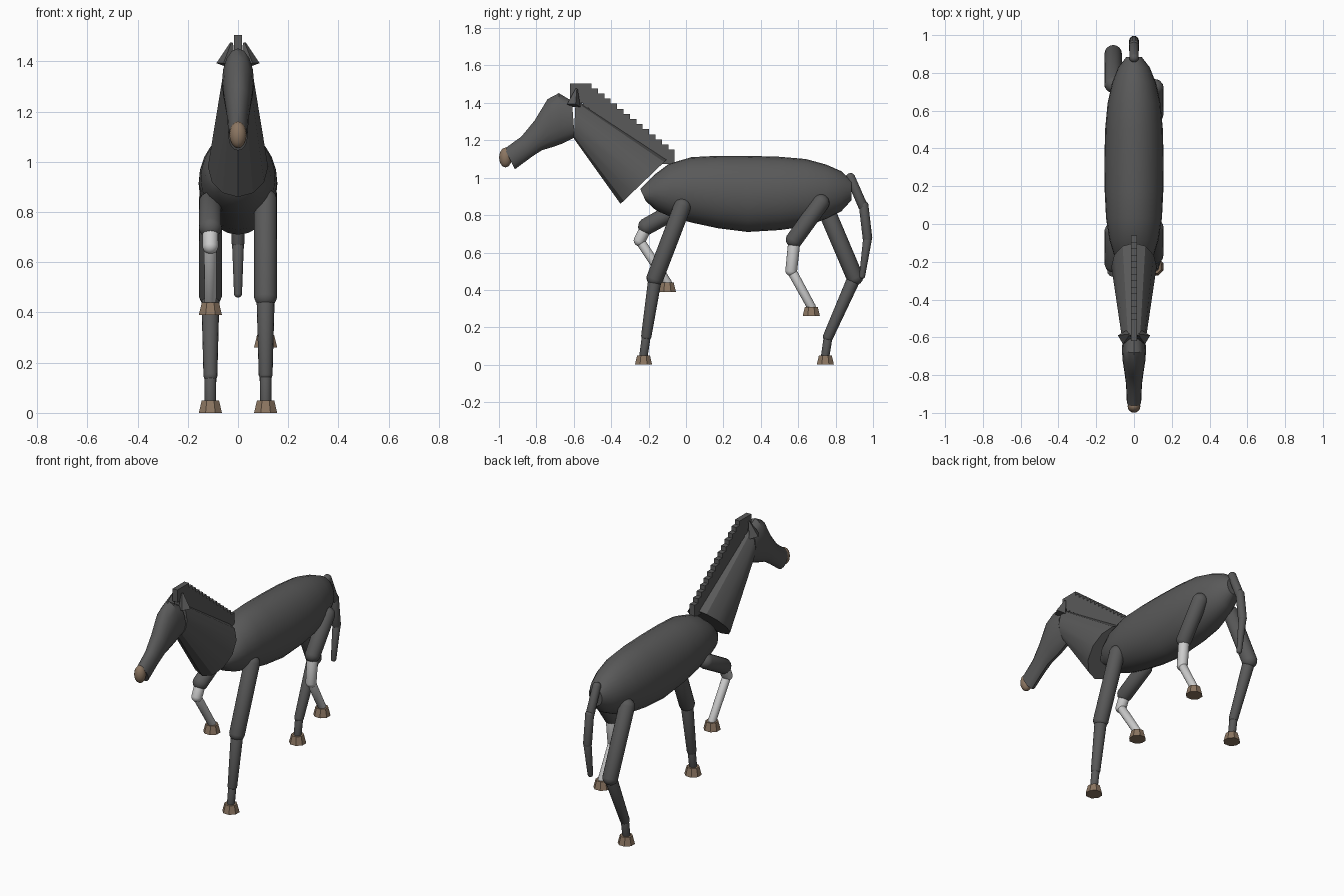
import bpy, bmesh
from math import cos, sin, pi, radians
from mathutils import Vector, Matrix

if "Cube" in bpy.data.objects:
    bpy.data.objects.remove(bpy.data.objects["Cube"])


def material(name, rgb):
    m = bpy.data.materials.new(name)
    m.diffuse_color = (*rgb, 1)
    m.use_nodes = True
    m.node_tree.nodes["Principled BSDF"].inputs["Base Color"].default_value = m.diffuse_color
    return m


DARK = material("dark_coat", (0.1, 0.1, 0.1))
TAN = material("horn_tan", (0.26, 0.18, 0.12))


def finish(name, bm, mat=None):
    bmesh.ops.recalc_face_normals(bm, faces=bm.faces)
    me = bpy.data.meshes.new(name)
    bm.to_mesh(me)
    bm.free()
    ob = bpy.data.objects.new(name, me)
    bpy.context.collection.objects.link(ob)
    if mat:
        me.materials.append(mat)
    bpy.ops.object.select_all(action='DESELECT')
    ob.select_set(True)
    bpy.context.view_layer.objects.active = ob
    bpy.ops.object.shade_smooth_by_angle(angle=radians(32))
    return ob


def loft(name, sections, sides, mat):
    """Skin of ellipses; each section is (top y, top z, bottom y, bottom z, half width)."""
    bm = bmesh.new()
    rings = []
    for ty, tz, by, bz, w in sections:
        top, bot = Vector((0, ty, tz)), Vector((0, by, bz))
        mid, up = (top + bot) / 2, (top - bot) / 2
        rings.append([bm.verts.new(mid + up * cos(a) + Vector((w * sin(a), 0, 0)))
                      for a in (2 * pi * i / sides for i in range(sides))])
    for a, b in zip(rings, rings[1:]):
        for i in range(sides):
            j = (i + 1) % sides
            bm.faces.new((a[i], a[j], b[j], b[i]))
    bm.faces.new(rings[0])
    bm.faces.new(rings[-1])
    return finish(name, bm, mat)


def limb(name, x, p, q, r1, r2, mat=None):
    """Tapered capsule from p to q, both (y, z) joint centres."""
    a, b = Vector((x, *p)), Vector((x, *q))
    d = b - a
    bm = bmesh.new()
    bmesh.ops.create_uvsphere(bm, u_segments=16, v_segments=9, radius=1)
    for v in bm.verts:
        v.co = v.co * r2 + Vector((0, 0, d.length)) if v.co.z > 0 else v.co * r1
    rot = d.to_track_quat('Z', 'Y').to_matrix().to_4x4()
    bm.transform(Matrix.Translation(a) @ rot)
    return finish(name, bm, mat)


def cone(name, base, tip, r1, r2, sides, mat, turn=0):
    a, b = Vector(base), Vector(tip)
    d = b - a
    bm = bmesh.new()
    bmesh.ops.create_cone(bm, cap_ends=True, segments=sides, radius1=r1, radius2=r2, depth=d.length)
    rot = d.to_track_quat('Z', 'Y').to_matrix().to_4x4()
    bm.transform(Matrix.Translation((a + b) / 2) @ rot @ Matrix.Rotation(turn, 4, 'Z'))
    return finish(name, bm, mat)


# Barrel body
loft("body", [
    (-0.245, 0.94, -0.215, 0.875, 0.06), (-0.17, 1.015, -0.16, 0.825, 0.105),
    (-0.09, 1.075, -0.08, 0.79, 0.13), (0.03, 1.11, 0.03, 0.76, 0.148),
    (0.17, 1.117, 0.17, 0.73, 0.155), (0.33, 1.117, 0.33, 0.71, 0.157),
    (0.50, 1.112, 0.50, 0.72, 0.153), (0.64, 1.10, 0.64, 0.74, 0.14),
    (0.75, 1.07, 0.75, 0.78, 0.115), (0.83, 1.035, 0.83, 0.82, 0.083),
    (0.885, 0.985, 0.885, 0.88, 0.04)], 24, DARK)

# Neck
loft("neck", [(-0.10, 1.10, -0.35, 0.86, 0.12),
              (-0.59, 1.42, -0.60, 1.21, 0.065)], 12, DARK)

# Head and nose
loft("head", [
    (-0.61, 1.41, -0.595, 1.215, 0.06), (-0.68, 1.452, -0.66, 1.183, 0.064),
    (-0.74, 1.42, -0.71, 1.165, 0.06), (-0.81, 1.305, -0.77, 1.147, 0.05),
    (-0.88, 1.22, -0.82, 1.115, 0.042), (-0.97, 1.155, -0.915, 1.045, 0.038)], 16, DARK)
bm = bmesh.new()
bmesh.ops.create_uvsphere(bm, u_segments=16, v_segments=10, radius=1)
bm.transform(Matrix.Translation((0, -0.965, 1.108)) @ Matrix.Diagonal((0.034, 0.034, 0.053, 1)))
finish("nose", bm, TAN)

# Ears
for s, side in ((1, "right"), (-1, "left")):
    cone("ear_" + side, (s * 0.05, -0.60, 1.385), (s * 0.025, -0.585, 1.475),
         0.038, 0.006, 4, DARK, pi / 4)

# Stepped mane made of overlapping blocks
bm = bmesh.new()
for i in range(14):
    m = Matrix.Translation((0, -0.5625 + 0.0342 * i, 1.466 - 0.0273 * i))
    bmesh.ops.create_cube(bm, size=1, matrix=m @ Matrix.Diagonal((0.033, 0.115, 0.078, 1)))
finish("mane", bm, DARK)

# Tail
limb("tail_upper", 0, (0.88, 1.0), (0.945, 0.85), 0.025, 0.026, DARK)
limb("tail_middle", 0, (0.95, 0.85), (0.97, 0.68), 0.026, 0.026, DARK)
limb("tail_lower", 0, (0.97, 0.67), (0.942, 0.475), 0.024, 0.016, DARK)

# Legs: x, joint centres (y, z) from hip to hoof top, lower colour, section radii
STAND = ((0.047, 0.046), (0.037, 0.028), (0.024, 0.023))
RAISED = ((0.047, 0.046), (0.033, 0.032), (0.026, 0.024))
X = 0.11
legs = {
    "front_leg_right": (X, [(-0.02, 0.845), (-0.165, 0.465), (-0.212, 0.155), (-0.227, 0.05)], DARK, STAND),
    "front_leg_left": (-X, [(-0.04, 0.835), (-0.21, 0.74), (-0.248, 0.665), (-0.10, 0.44)], None, RAISED),
    "back_leg_right": (X, [(0.72, 0.865), (0.58, 0.67), (0.563, 0.505), (0.67, 0.31)], None, RAISED),
    "back_leg_left": (-X, [(0.74, 0.85), (0.902, 0.47), (0.76, 0.15), (0.745, 0.05)], DARK, STAND),
}
for name, (x, pts, low, radii) in legs.items():
    for i, part in enumerate(("upper", "middle", "lower")):
        limb(f"{name}_{part}", x, pts[i], pts[i + 1], *radii[i], DARK if i == 0 else low)
    y, z = pts[3]
    cone(name + "_hoof", (x, y, z - 0.05), (x, y, z), 0.05, 0.037, 8, TAN, pi / 8)
